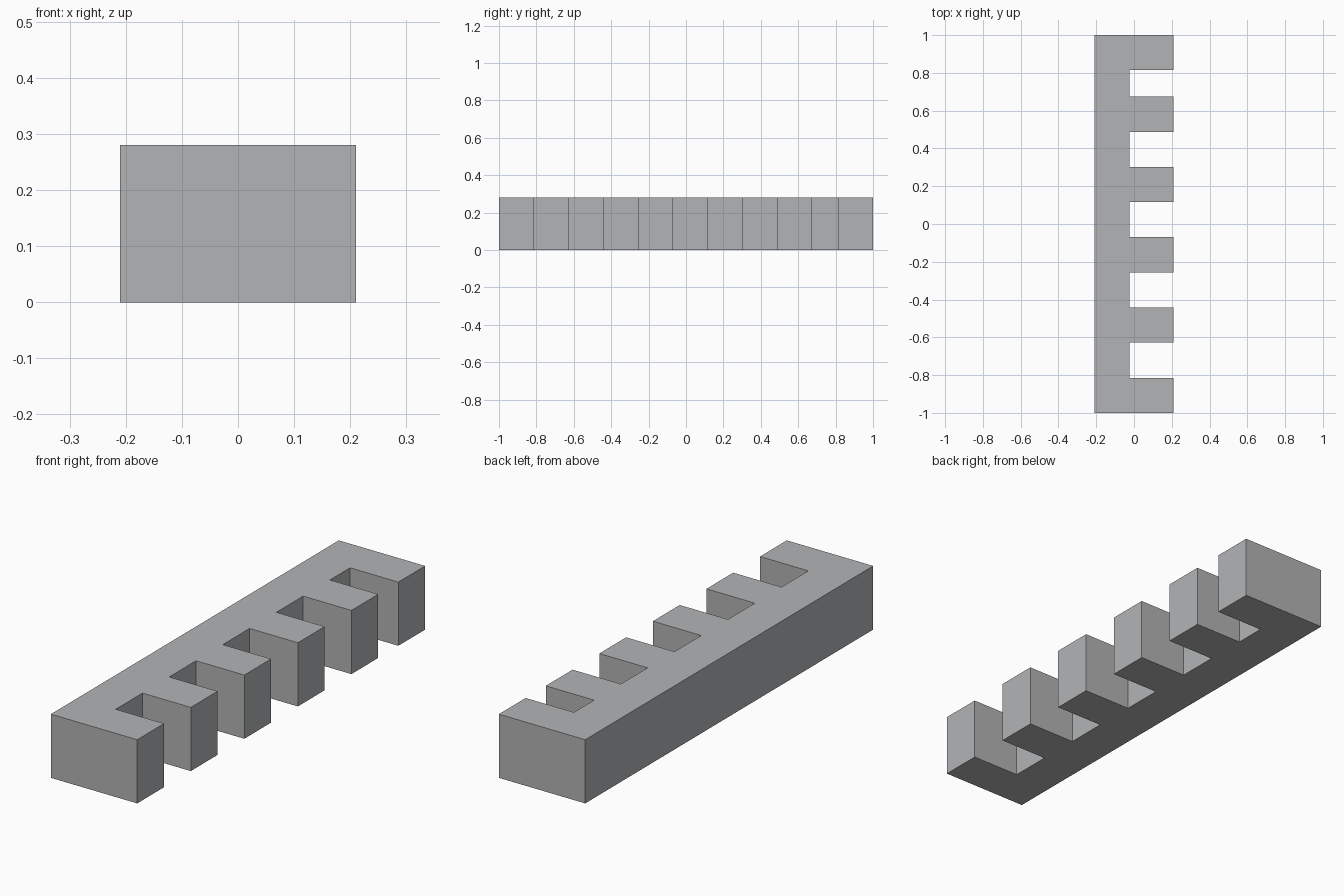
import bpy
import bmesh

cube = bpy.data.objects.get("Cube")
if cube:
    bpy.data.objects.remove(cube, do_unlink=True)

# Plain grey material
GREY = (0.45, 0.455, 0.465, 1.0)
grey = bpy.data.materials.new("plain_grey")
grey.use_nodes = True
grey.diffuse_color = GREY
bsdf = next(n for n in grey.node_tree.nodes if n.type == "BSDF_PRINCIPLED")
bsdf.inputs["Base Color"].default_value = GREY

HALF_WIDTH, HALF_LENGTH, HEIGHT = 0.21, 1.0, 0.28
SPINE_X = -0.025      # inner face of the spine
STEP = 0.186          # tooth width, and gap width except the last gap
TEETH = 6

# Comb outline: teeth run along +x, the last tooth is flush with the back end
outline = [(-HALF_WIDTH, -HALF_LENGTH)]
for i in range(TEETH):
    start = -HALF_LENGTH + 2 * STEP * i
    if i == TEETH - 1:
        start = HALF_LENGTH - STEP
    end = start + STEP
    if i > 0:
        outline.append((SPINE_X, start))
    outline += [(HALF_WIDTH, start), (HALF_WIDTH, end)]
    if i < TEETH - 1:
        outline.append((SPINE_X, end))
outline.append((-HALF_WIDTH, HALF_LENGTH))

# Extrude the outline into a solid block
bm = bmesh.new()
base = bm.faces.new([bm.verts.new((x, y, 0)) for x, y in outline])
extruded = bmesh.ops.extrude_face_region(bm, geom=[base], use_keep_orig=True)
top = [v for v in extruded["geom"] if isinstance(v, bmesh.types.BMVert)]
bmesh.ops.translate(bm, verts=top, vec=(0, 0, HEIGHT))
bmesh.ops.recalc_face_normals(bm, faces=bm.faces)

mesh = bpy.data.meshes.new("toothed_bar")
bm.to_mesh(mesh)
bm.free()
mesh.materials.append(grey)
bar = bpy.data.objects.new("toothed_bar", mesh)
bpy.context.collection.objects.link(bar)
